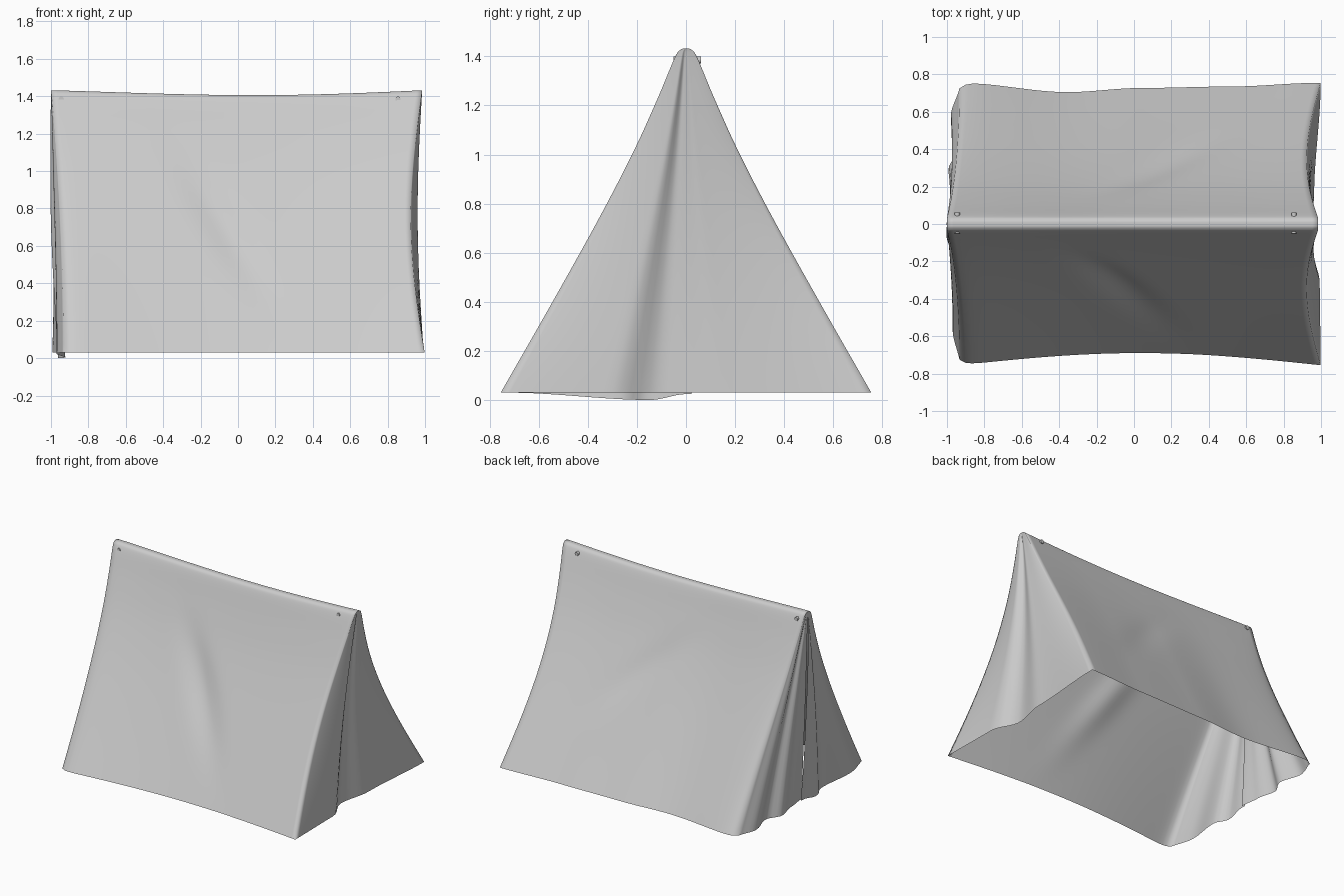
import bpy, bmesh
from math import sin, pi, exp
from mathutils import Vector

if "Cube" in bpy.data.objects:
    bpy.data.objects.remove(bpy.data.objects["Cube"])

# half cross-section of the canvas, ridge to hem: (distance from centre, height)
PROFILE = [(0, 1.432), (.024, 1.426), (.048, 1.39), (.115, 1.23), (.215, 1.01),
           (.36, .73), (.555, .38), (.755, .03)]
SUB = 5
ROWS = (len(PROFILE) - 1) * SUB


def section(r):
    """Catmull-Rom sample of the profile at row r."""
    i = min(r // SUB, len(PROFILE) - 2)
    f = r / SUB - i
    p = [Vector(PROFILE[max(0, min(len(PROFILE) - 1, i + k))]) for k in (-1, 0, 1, 2)]
    if i == 0:
        p[0] = Vector((-.024, 1.426))
    return .5 * (2 * p[1] + (p[2] - p[0]) * f + (2 * p[0] - 5 * p[1] + 4 * p[2] - p[3]) * f * f
                 + (3 * p[1] - p[0] - 3 * p[2] + p[3]) * f ** 3)


def ease(keys, q):
    """Smooth interpolation through (position, value) keys."""
    for (a, va), (b, vb) in zip(keys, keys[1:]):
        if q <= b:
            f = max(0, (q - a) / (b - a))
            return va + (vb - va) * f * f * (3 - 2 * f)
    return keys[-1][1]


def height(z):
    return max(0, min(1, (z - .03) / 1.4))


def left_x(h):
    return -.933 - .067 * h * h


def right_x(h):
    return .985 + .013 * (1 - h) - .068 * sin(pi * h)


def fold(x, z, cx, cz, dx, dz, depth):
    """Soft crease through (cx, cz) along unit direction (dx, dz)."""
    d = (x - cx) * dz - (z - cz) * dx
    a = (x - cx) * dx + (z - cz) * dz
    return depth * exp(-(d / .09) ** 2 - (a / .38) ** 2)


BACK_SAG = [(0, 0), (.3, .05), (.5, .028), (.75, .02), (1, 0)]


def wall(side):
    def point(u, r):
        y, z = section(r)
        h = height(z)
        x = left_x(h) + (right_x(h) - left_x(h)) * u
        pin = min(1, 5 * u * (1 - u)) * min(1, y * 4)
        if side < 0:
            y -= .065 * sin(pi * u) * (1 - h) + pin * fold(x, z, -.06, .7, .53, -.848, .03)
        else:
            y -= ease(BACK_SAG, u) * (1 - h) + pin * fold(x, z, .15, .82, .72, -.69, .015)
        y -= .03 * exp(-u / .015) * (1 - h)
        return x, side * y, z - .026 * sin(pi * u ** 1.15) * h
    return point


# hem ripples of the two end panels
DOOR = [(-1, 0), (-.78, -.02), (-.36, .03), (-.22, -.01), (0, .005), (.2, -.01),
        (.4, -.04), (.56, .015), (.8, -.03), (1, 0)]
REAR = [(-1, 0), (-.4, -.005), (-.14, -.08), (.2, -.035), (1, 0)]


def edge(u, r, q):
    x, y, z = wall(1 if q > 0 else -1)(u, r)
    return x, abs(y) * q, z


def right_end(q, r):
    x, y, z = edge(1, r, q)
    h = height(z)
    x += ease(REAR, q) * (1 - h) ** .6 + .048 * sin(pi * h) * (1 - q * q)
    return x, y, z


def door_flap(front):
    def point(q, r):
        x, y, z = edge(0, r, q)
        h = height(z)
        x += -.02 * (1 - q ** 8) * (1 - h) + ease(DOOR, q) * (1 - h) ** .8
        x -= .036 * sin(pi * h) * exp(-((q + .3) / .4) ** 2) * (1 - q ** 8)
        if front:
            x -= .018 * exp(-((q - .03) / .1) ** 2) * min(1, 4 * h * (1 - h) + .4 * (1 - h))
            z -= .03 * (1 - h) ** 3 * ease([(-1, 0), (-.2, 1), (0, .2), (.1, 0)], q)
        return x, y, z
    return point


def add_sheet(bm, point, start, end, cols):
    grid = [[bm.verts.new(point(start + (end - start) * c / cols, r))
             for c in range(cols + 1)] for r in range(ROWS + 1)]
    for a, b in zip(grid, grid[1:]):
        for c in range(cols):
            bm.faces.new((a[c], a[c + 1], b[c + 1], b[c]))


# canvas: two sloping walls, closed right end, split door at the left end
bm = bmesh.new()
add_sheet(bm, wall(-1), 0, 1, 60)
add_sheet(bm, wall(1), 0, 1, 60)
add_sheet(bm, right_end, -1, 1, 40)
add_sheet(bm, door_flap(True), -1, .03, 28)
add_sheet(bm, door_flap(False), 0, 1, 28)
bmesh.ops.remove_doubles(bm, verts=bm.verts[:], dist=.0005)
bmesh.ops.recalc_face_normals(bm, faces=bm.faces[:])
mesh = bpy.data.meshes.new("tent_canvas")
bm.to_mesh(mesh)
bm.free()
for p in mesh.polygons:
    p.use_smooth = True
canvas = bpy.data.objects.new("tent_canvas", mesh)
bpy.context.collection.objects.link(canvas)

# short pegs through the ridge
for name, x in (("left_ridge_peg", -.945), ("right_ridge_peg", .855)):
    bpy.ops.mesh.primitive_cylinder_add(vertices=16, radius=.014, depth=.112,
                                        location=(x, .006, 1.385), rotation=(pi / 2, 0, 0))
    bpy.context.object.name = name
    bpy.ops.object.shade_smooth_by_angle()
